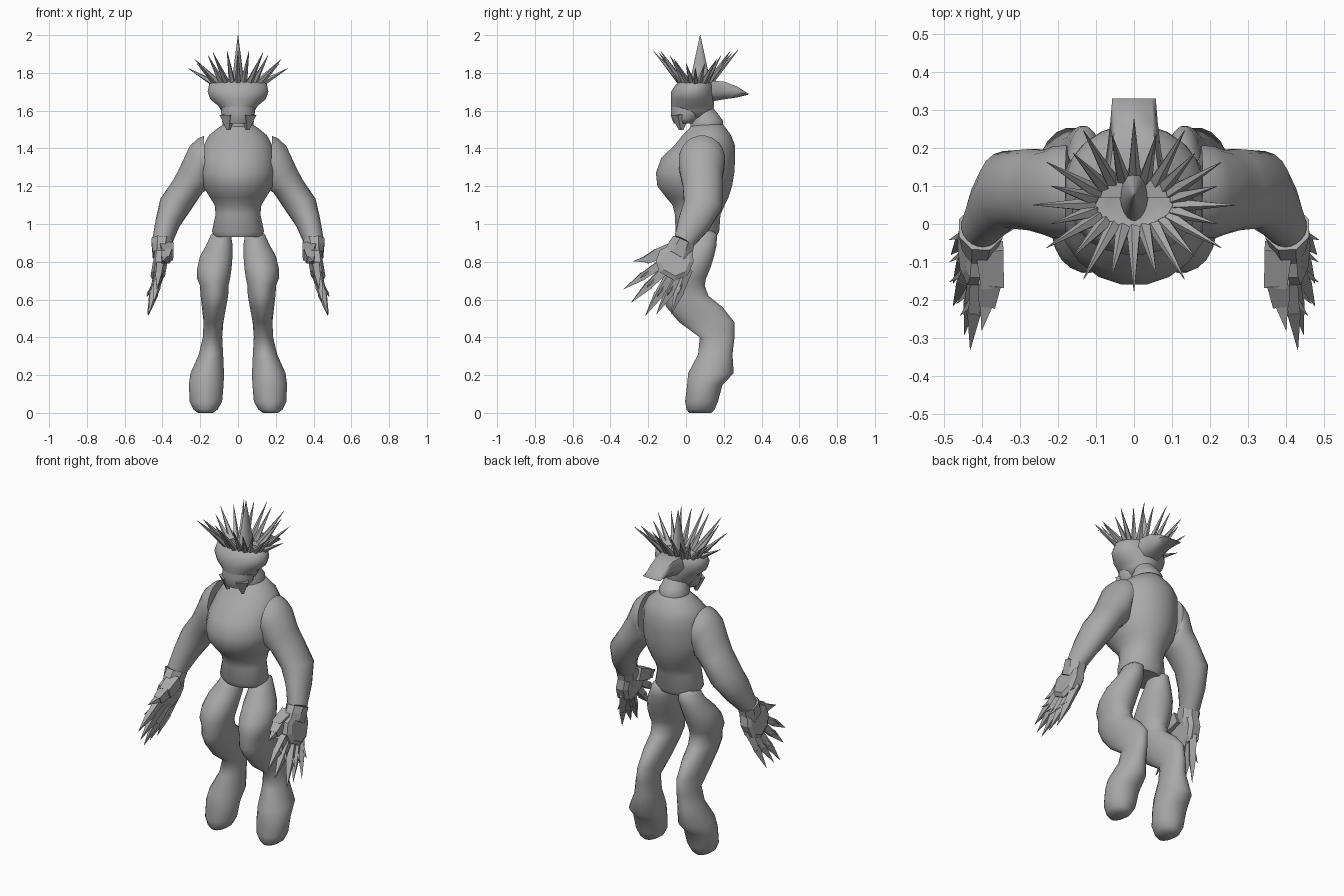
import bpy, bmesh, math
from mathutils import Vector, Matrix

if "Cube" in bpy.data.objects:
    bpy.data.objects.remove(bpy.data.objects["Cube"])

grey = bpy.data.materials.new("plain_grey")
grey.use_nodes = True
grey.diffuse_color = (0.4, 0.4, 0.4, 1)
grey.node_tree.nodes["Principled BSDF"].inputs["Base Color"].default_value = (0.4, 0.4, 0.4, 1)


def finish(bm, name, smooth=None):
    bmesh.ops.recalc_face_normals(bm, faces=bm.faces)
    me = bpy.data.meshes.new(name)
    bm.to_mesh(me)
    bm.free()
    me.materials.append(grey)
    ob = bpy.data.objects.new(name, me)
    bpy.context.collection.objects.link(ob)
    if smooth:
        bpy.ops.object.select_all(action='DESELECT')
        ob.select_set(True)
        bpy.context.view_layer.objects.active = ob
        bpy.ops.object.shade_smooth_by_angle(angle=math.radians(smooth))
    return ob


def skin(bm, loops):
    """Bridge closed loops of points and cap both ends."""
    rings = [[bm.verts.new(p) for p in loop] for loop in loops]
    n = len(rings[0])
    for a, b in zip(rings, rings[1:]):
        for i in range(n):
            bm.faces.new((a[i], a[(i + 1) % n], b[(i + 1) % n], b[i]))
    bm.faces.new(rings[0])
    bm.faces.new(rings[-1])


def ring(x, y, z, rx, ry, roll=0, pitch=0, sides=20):
    """Ellipse, rolled about y and pitched about x (degrees)."""
    turn = Matrix.Rotation(math.radians(pitch), 3, 'X') @ Matrix.Rotation(math.radians(-roll), 3, 'Y')
    angles = [math.tau * (i + .5) / sides for i in range(sides)]
    return [Vector((x, y, z)) + turn @ Vector((rx * math.cos(a), ry * math.sin(a), 0)) for a in angles]


def spike(bm, base, tip, r, sides=5, r_tip=0.001, flat=1):
    """Tapered spike between two points, optionally flattened along x."""
    base, tip = Vector(base), Vector(tip)
    q = (tip - base).to_track_quat('Z', 'Y').to_matrix()
    loops = []
    for c, rad in ((base, r), (tip, r_tip)):
        loop = []
        for i in range(sides):
            a = math.tau * (i + 0.5) / sides
            off = q @ Vector((rad * math.cos(a), rad * math.sin(a), 0))
            off.x *= flat
            loop.append(c + off)
        loops.append(loop)
    skin(bm, loops)


def loft(name, rings, smooth=50):
    bm = bmesh.new()
    skin(bm, [ring(*r) for r in rings])
    return finish(bm, name, smooth)


def mirror_pair(ob, name, smooth=None):
    """Rename the +x part as left and add its mirrored right copy."""
    ob.name = "left_" + name
    bm = bmesh.new()
    bm.from_mesh(ob.data)
    bmesh.ops.scale(bm, vec=(-1, 1, 1), verts=bm.verts)
    finish(bm, "right_" + name, smooth)


# Torso and collar
loft("torso", [
    (0, .06, .93, .12, .1), (0, .06, .96, .14, .117), (0, .062, 1.05, .12, .122),
    (0, .067, 1.1, .125, .14), (0, .06, 1.14, .15, .167), (0, .046, 1.2, .187, .2),
    (0, .048, 1.27, .203, .21), (0, .065, 1.35, .195, .198), (0, .1, 1.42, .182, .16),
    (0, .11, 1.47, .155, .13), (0, .115, 1.505, .112, .1), (0, .115, 1.53, .075, .08)])
loft("collar", [(0, .11, 1.5, .08, .085), (0, .11, 1.545, .085, .088),
                (0, .105, 1.57, .072, .075), (0, .08, 1.62, .06, .06)])

# Head with hollow crown, and jaw with two prongs
loft("head", [
    (0, .06, 1.56, .06, .07), (0, .035, 1.6, .09, .11), (0, .035, 1.625, .105, .115),
    (0, .035, 1.66, .148, .115), (0, .035, 1.7, .163, .116), (0, .045, 1.74, .155, .1),
    (0, .05, 1.757, .125, .085), (0, .05, 1.725, .07, .055), (0, .05, 1.74, .015, .02)], 70)
loft("jaw", [(0, .01, 1.625, .09, .089), (0, .005, 1.59, .09, .086), (0, 0, 1.56, .085, .077),
             (0, -.01, 1.532, .068, .055)], 60)
bm = bmesh.new()
for s in (-1, 1):
    spike(bm, (s * .053, -.03, 1.58), (s * .05, -.025, 1.497), .054, 4, .012, .85)
finish(bm, "jaw_prongs")

# Thin crest sweeping back from the head
bm = bmesh.new()
crest = [(.07, 1.65, 1.75, .11), (.14, 1.65, 1.757, .08), (.2, 1.66, 1.755, .07),
         (.27, 1.67, 1.728, .062), (.33, 1.685, 1.69, .057)]
skin(bm, [[(-w * .55, y, lo), (w * .55, y, lo), (w, y, lo * .55 + hi * .45), (w * .8, y, hi),
           (-w * .8, y, hi), (-w, y, lo * .55 + hi * .45)] for y, lo, hi, w in crest])
finish(bm, "back_crest", 60)

# Crown of spikes: front and back ones stand taller than the side ones
loft("centre_spike", [(0, .075, 1.725, .038, .068), (0, .075, 1.8, .027, .045), (0, .075, 2.0, .001, .001)])
bm = bmesh.new()
count = 24
for i in range(count):
    a = math.tau * i / count
    c, s = math.cos(a), math.sin(a)
    reach = 1 - .15 * (i % 2)
    spike(bm, (.11 * c, .05 + .065 * s, 1.735),
          (.265 * c * reach, .05 + .225 * s * reach, 1.825 + .095 * abs(s)), .02, 5)
finish(bm, "crown_spikes")

# Arms
arm = loft("arm", [
    (.176, .085, 1.345, .124, .122, 88), (.19, .085, 1.332, .123, .122, 78),
    (.205, .083, 1.31, .115, .122, 63), (.226, .083, 1.25, .098, .112, 34),
    (.265, .09, 1.2, .085, .108, 25), (.333, .09, 1.1, .085, .103, 22, -10),
    (.372, .045, 1.01, .066, .088, 20, -25), (.403, -.012, .905, .053, .056, 16, -30)])
mirror_pair(arm, "arm", 50)

# Legs: rounded hip, bulging thigh, shin sweeping back, bulky foot
leg = loft("leg", [
    (.088, .1, .968, .03, .035), (.09, .095, .945, .053, .07), (.098, .08, .89, .07, .083),
    (.115, .045, .83, .087, .105), (.125, .01, .765, .092, .12), (.129, -.01, .71, .088, .117),
    (.126, -.012, .675, .077, .112), (.125, -.005, .62, .074, .125), (.127, .045, .56, .065, .15),
    (.13, .11, .48, .053, .148), (.135, .165, .4, .052, .093), (.143, .155, .31, .065, .092),
    (.163, .132, .21, .09, .122), (.168, .1, .15, .093, .095), (.17, .082, .06, .087, .088),
    (.172, .077, .018, .065, .075), (.172, .075, 0, .04, .06)], 80)
mirror_pair(leg, "leg", 80)


# Hands: flared cuff, thick palm, thumb and clawed fingers
def hand_x(z):
    return .405 + (.9 - z) * .13


bm = bmesh.new()
skin(bm, [ring(.402, -.012, .912, .062, .066, 4, -24, 8), ring(.405, -.03, .87, .055, .075, 8, -28, 8),
          ring(.41, -.045, .83, .045, .082, 8, -30, 8)])
mirror_pair(finish(bm, "cuff"), "cuff")

bm = bmesh.new()
outline = [(-.08, .89), (.035, .855), (.04, .8), (.01, .73), (-.06, .7), (-.14, .745), (-.16, .8), (-.14, .86)]
skin(bm, [[(hand_x(z) + off, y * grow + (grow - 1) * .05, .8 + (z - .8) * grow) for y, z in outline]
          for off, grow in ((-.045, .75), (-.028, 1), (.02, 1), (.032, .75))])
mirror_pair(finish(bm, "palm"), "palm")

bm = bmesh.new()
fingers = [(-.13, .79, -.33, .655, .43), (-.11, .76, -.29, .585, .445), (-.075, .74, -.215, .515, .475),
           (-.03, .74, -.155, .525, .475), (.005, .76, -.08, .52, .48)]
for y0, z0, y1, z1, x1 in fingers:
    base, tip = Vector((hand_x(z0) - .01, y0, z0)), Vector((x1, y1, z1))
    spike(bm, base, base.lerp(tip, .55), .032, 4, .024, .85)
    spike(bm, base.lerp(tip, .48), tip, .029, 4, .001, .85)
    # Knuckle barb on the outer side
    root = base.lerp(tip, .3)
    spike(bm, root, base.lerp(tip, .55) + Vector((.035, 0, 0)), .017, 4)
mirror_pair(finish(bm, "fingers"), "fingers")

bm = bmesh.new()
spike(bm, (.38, -.06, .87), (.372, -.16, .835), .052, 4, .042)
spike(bm, (.378, -.15, .84), (.385, -.21, .81), .042, 4, .03)
spike(bm, (.385, -.2, .815), (.4, -.28, .803), .027, 4)
mirror_pair(finish(bm, "thumb"), "thumb")
